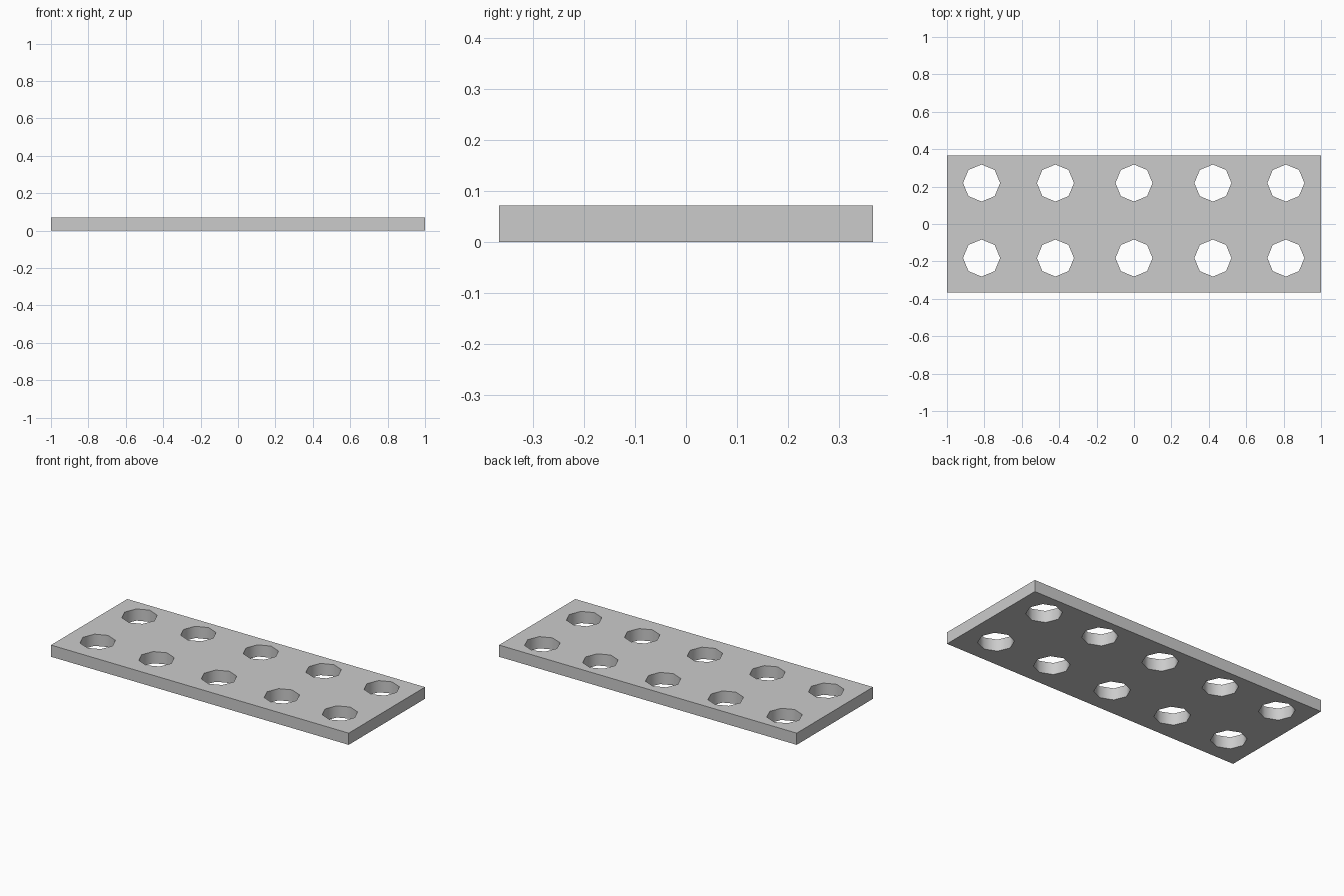
import bpy, math

if "Cube" in bpy.data.objects:
    bpy.data.objects.remove(bpy.data.objects["Cube"])

W, D, H = 2.0, 0.732, 0.071
HOLE_X = (-0.815, -0.42, 0.0, 0.422, 0.812)
HOLE_Y = (-0.182, 0.219)
R = 0.099

# flat plate
bpy.ops.mesh.primitive_cube_add(size=1, location=(0, 0, H / 2))
plate = bpy.context.object
plate.name = "perforated_plate"
plate.scale = (W, D, H)
bpy.ops.object.transform_apply(location=True, rotation=True, scale=True)

# eight-sided hole cutters, corners on the axes
cutters = []
for x in HOLE_X:
    for y in HOLE_Y:
        bpy.ops.mesh.primitive_cylinder_add(vertices=8, radius=R, depth=H * 3,
                                            location=(x, y, H / 2))
        cutters.append(bpy.context.object)
bpy.ops.object.select_all(action='DESELECT')
for c in cutters:
    c.select_set(True)
bpy.context.view_layer.objects.active = cutters[0]
bpy.ops.object.join()
cutter = bpy.context.object
cutter.name = "hole_cutter"
cutter.hide_render = True

# punch the holes
mod = plate.modifiers.new("holes", 'BOOLEAN')
mod.operation = 'DIFFERENCE'
mod.solver = 'EXACT'
mod.object = cutter
bpy.ops.object.select_all(action='DESELECT')
plate.select_set(True)
bpy.context.view_layer.objects.active = plate
bpy.ops.object.modifier_apply(modifier=mod.name)
bpy.data.objects.remove(cutter)

# smooth hole walls, sharp rims
bpy.ops.object.shade_smooth_by_angle(angle=math.radians(50))
